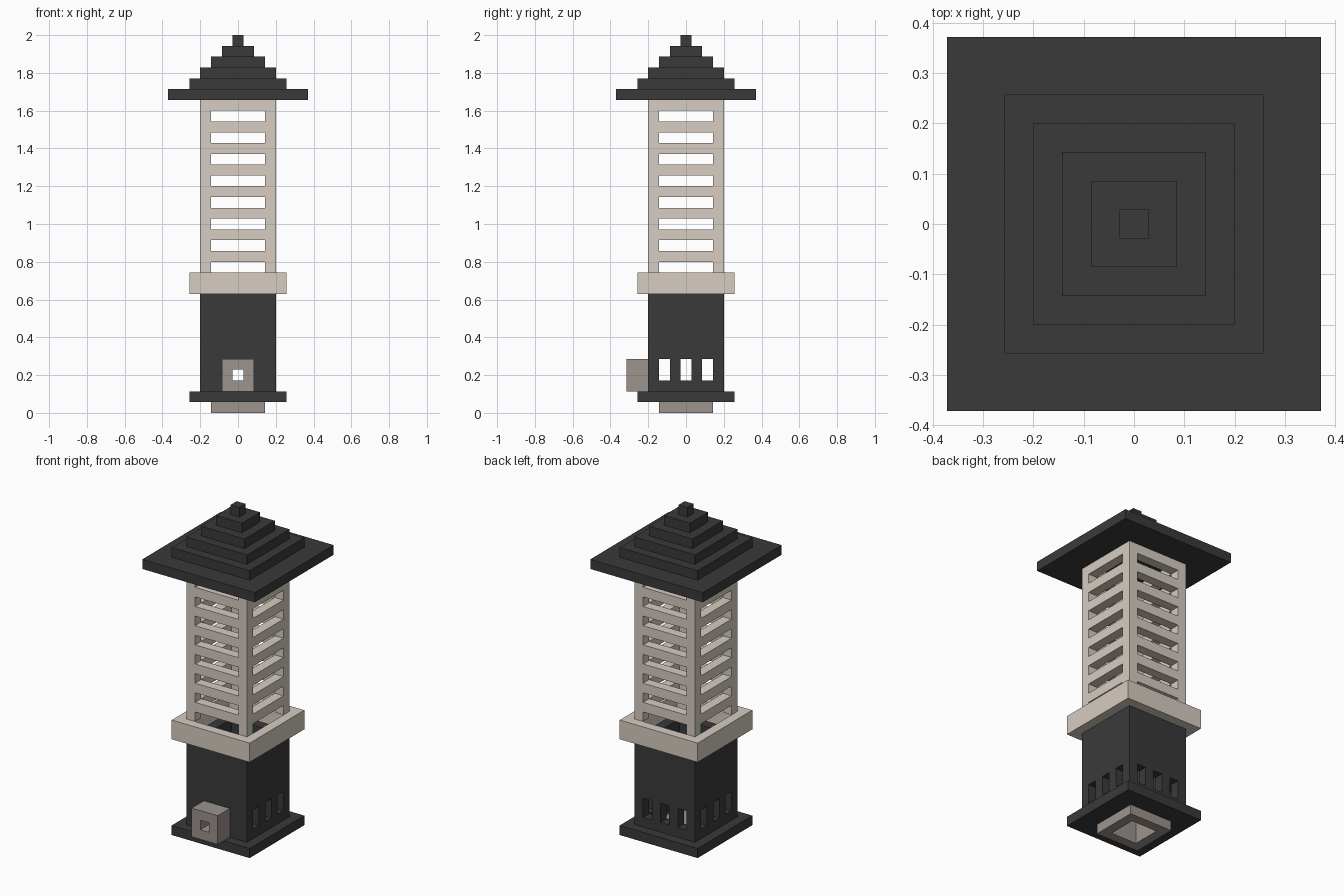
import bpy
import bmesh
from mathutils import Vector

cube = bpy.data.objects.get("Cube")
if cube:
    bpy.data.objects.remove(cube, do_unlink=True)

U = 2 / 35  # building module


def material(name, colour):
    m = bpy.data.materials.new(name)
    m.use_nodes = True
    m.diffuse_color = (*colour, 1)
    m.node_tree.nodes["Principled BSDF"].inputs["Base Color"].default_value = (*colour, 1)
    return m


CHARCOAL = material("charcoal", (0.042, 0.042, 0.042))
BEIGE = material("beige stone", (0.68, 0.61, 0.54))
GREY = material("warm grey stone", (0.335, 0.292, 0.27))


def square(half, z0, z1):
    """Corners of a centred square block, in modules."""
    return (-half, -half, z0), (half, half, z1)


def boxes_object(name, boxes):
    bm = bmesh.new()
    for low, high in boxes:
        low, high = Vector(low) * U, Vector(high) * U
        verts = bmesh.ops.create_cube(bm, size=1)["verts"]
        for v in verts:
            v.co = (low + high) / 2 + v.co * (high - low)
    mesh = bpy.data.meshes.new(name)
    bm.to_mesh(mesh)
    bm.free()
    obj = bpy.data.objects.new(name, mesh)
    bpy.context.collection.objects.link(obj)
    return obj


def part(name, box, mat, *cuts):
    """A block with each group of boxes cut out of it in turn."""
    obj = boxes_object(name, [box])
    obj.data.materials.append(mat)
    cutters = []
    for group in cuts:
        cutter = boxes_object(name + "_cutter", group)
        cutter.hide_render = True
        mod = obj.modifiers.new("cut", "BOOLEAN")
        mod.operation = "DIFFERENCE"
        mod.solver = "EXACT"
        mod.object = cutter
        cutters.append(cutter)
    if cutters:
        graph = bpy.context.evaluated_depsgraph_get()
        mesh = bpy.data.meshes.new_from_object(obj.evaluated_get(graph))
        obj.modifiers.clear()
        obj.data = mesh
        for cutter in cutters:
            bpy.data.objects.remove(cutter, do_unlink=True)
    return obj


def across(half, centre, z0, z1):
    """Bar running left to right, through both side walls."""
    return (-5, centre - half, z0), (5, centre + half, z1)


def along(half, centre, z0, z1, start=-5, end=5):
    """Bar running front to back."""
    return (centre - half, start, z0), (centre + half, end, z1)


# Foot: hollow stone collar passing through the base plate
part("foot", square(2.5, 0, 1), GREY, [square(1.5, -1, 2)])
part("foot_shaft", square(1.6, 1, 2.5), GREY, [square(1.5, 0, 2.3)])
part("base_plate", square(4.5, 1, 2), CHARCOAL, [square(1.6, 0, 3)])

# Lower body with three windows on the sides and back, one hole in front
part("lower_body", square(3.5, 2, 11), CHARCOAL,
     [square(2.5, 1, 12)],
     [across(0.5, c, 3, 5) for c in (-2, 0, 2)],
     [along(0.5, c, 3, 5, start=0) for c in (-2, 0, 2)],
     [along(0.5, 0, 3, 4, end=0)])

# Entrance block with its square opening
part("entrance_block", ((-1.5, -5.5, 2), (1.5, -3.5, 5)), GREY,
     [along(0.5, 0, 3, 4, start=-6, end=-3)])

# Ledge around the middle
part("ledge", square(4.5, 11, 13), BEIGE, [square(3.5, 10, 14)])

# Slatted upper tower: the lowest slots are open at the bottom
levels = [(12, 14)] + [(z, z + 1) for z in range(15, 28, 2)]
part("slatted_tower", square(3.5, 13, 29), BEIGE,
     [square(2.5, 12, 30)],
     [across(2.5, 0, *level) for level in levels],
     [along(2.5, 0, *level) for level in levels])

# Stepped roof
for i, half in enumerate((6.5, 4.5, 3.5, 2.5, 1.5, 0.5)):
    part(f"roof_step_{i + 1}", square(half, 29 + i, 30 + i), CHARCOAL)
